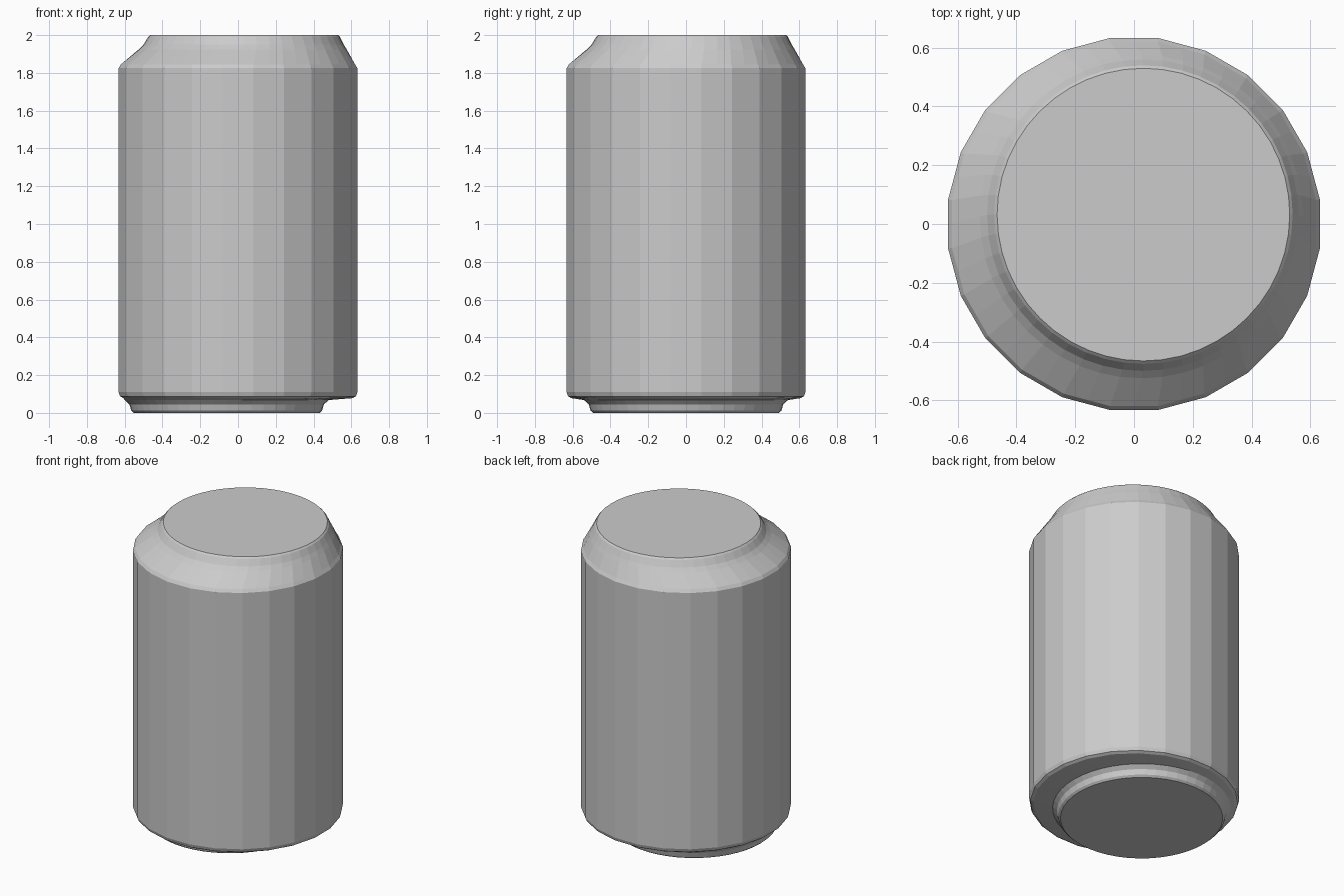
import bpy
import bmesh
from math import cos, sin, pi

cube = bpy.data.objects.get("Cube")
if cube:
    bpy.data.objects.remove(cube, do_unlink=True)

SIDES = 24            # broad flat panels around the wall
STEPS = SIDES * 2     # finer outline on the end rims


def add_ring(bm, z, radius, cx, cy, panelled):
    """Ring of vertices; panelled rings keep the in-between points on the chord."""
    ring = []
    for i in range(STEPS):
        angle = 2 * pi * (i + 1) / STEPS
        r = radius * cos(pi / SIDES) if panelled and i % 2 else radius
        ring.append(bm.verts.new((cx + r * cos(angle), cy + r * sin(angle), z)))
    return ring


def loft(name, sections):
    bm = bmesh.new()
    rings = [add_ring(bm, *section) for section in sections]
    for low, high in zip(rings, rings[1:]):
        for i in range(STEPS):
            j = (i + 1) % STEPS
            bm.faces.new((low[i], low[j], high[j], high[i]))
    bm.faces.new(reversed(rings[0]))
    bm.faces.new(rings[-1])
    bmesh.ops.recalc_face_normals(bm, faces=bm.faces)
    mesh = bpy.data.meshes.new(name)
    bm.to_mesh(mesh)
    bm.free()
    obj = bpy.data.objects.new(name, mesh)
    bpy.context.collection.objects.link(obj)
    return obj


# Can shell: height, radius, centre x, centre y, panelled
loft("can_body", [
    # off-centre base foot
    (0.0, 0.492, -0.06, 0.0, False),
    (0.012, 0.505, -0.06, 0.0, False),
    (0.045, 0.515, -0.06, 0.0, False),
    (0.068, 0.54, -0.06, 0.0, False),
    # underside lip and rounded lower edge
    (0.078, 0.612, 0.0, 0.0, True),
    (0.088, 0.63, 0.0, 0.0, True),
    (0.11, 0.638, 0.0, 0.0, True),
    # straight panelled wall
    (1.825, 0.638, 0.0, 0.0, True),
    (1.845, 0.625, 0.0, 0.0, True),
    # sloping shoulder leading to the off-centre lid
    (1.925, 0.55, 0.025, 0.025, False),
    (1.95, 0.53, 0.03, 0.03, False),
    (1.99, 0.508, 0.032, 0.032, False),
    (2.0, 0.498, 0.032, 0.032, False),
])
